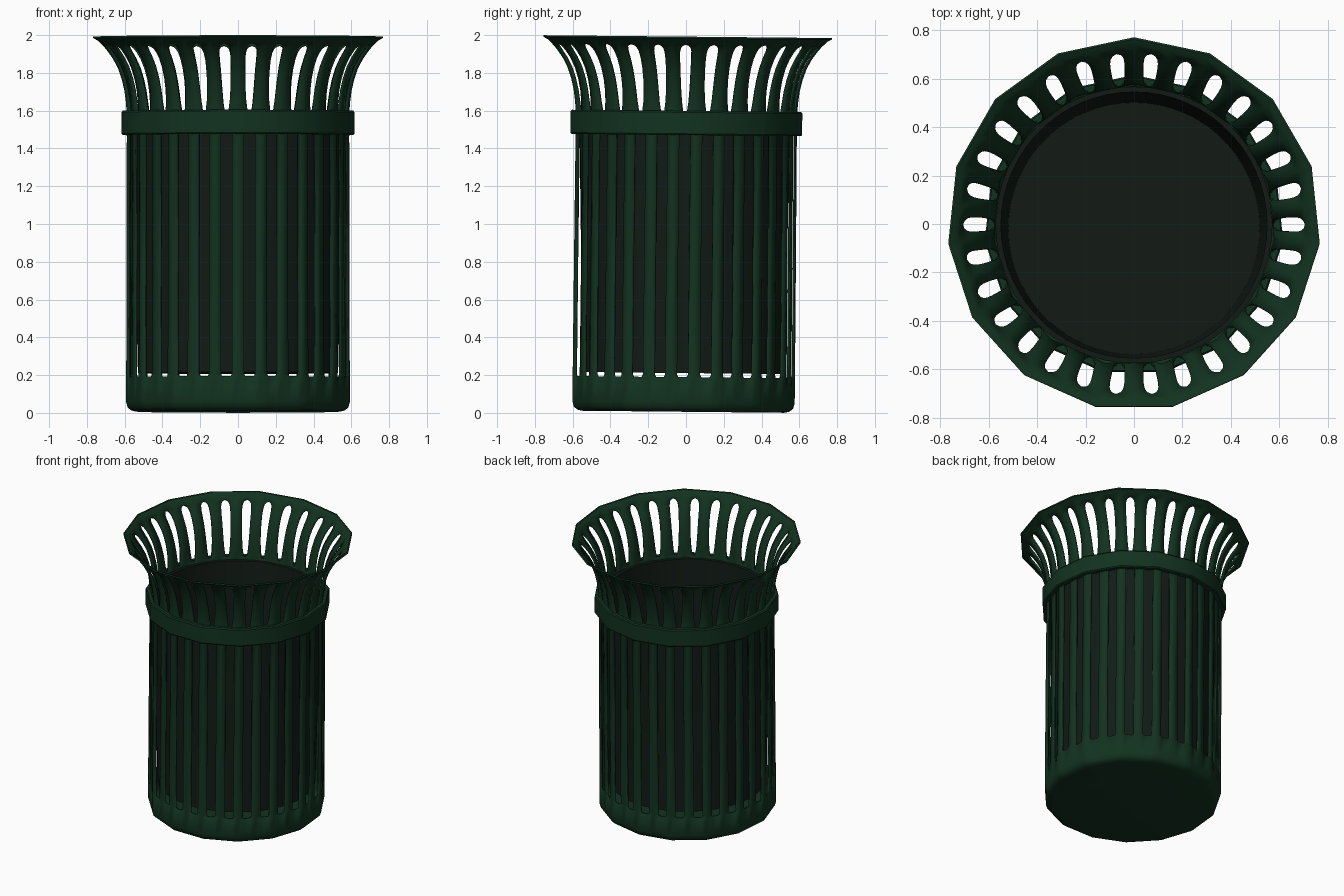
import bpy, bmesh
from math import radians, cos, sin, pi
from mathutils import Matrix

if "Cube" in bpy.data.objects:
    bpy.data.objects.remove(bpy.data.objects["Cube"])

SIDES = 15
SLOTS = 30
# the whole bin leans very slightly
LEAN = Matrix.Translation((0, -0.02, 0.006)) @ Matrix.Rotation(-0.01, 4, 'X')


def material(name, rgb):
    m = bpy.data.materials.new(name)
    m.diffuse_color = (*rgb, 1)
    m.use_nodes = True
    m.node_tree.nodes["Principled BSDF"].inputs["Base Color"].default_value = m.diffuse_color
    return m


green = material("dark_green", (0.006, 0.032, 0.014))
black = material("liner_dark", (0.006, 0.011, 0.008))


def poly_point(deg, r, z):
    """Point on a 15-sided ring that has a corner at +y."""
    off = (deg - 90) % 24 - 12
    rr = r * cos(radians(12)) / cos(radians(off))
    a = radians(deg)
    return (rr * cos(a), rr * sin(a), z)


def finish(name, bm, mat, thickness=0):
    bmesh.ops.remove_doubles(bm, verts=bm.verts, dist=0.0004)
    bm.transform(LEAN)
    me = bpy.data.meshes.new(name)
    bm.to_mesh(me)
    bm.free()
    ob = bpy.data.objects.new(name, me)
    bpy.context.collection.objects.link(ob)
    me.materials.append(mat)
    if thickness:
        s = ob.modifiers.new("thickness", 'SOLIDIFY')
        s.thickness = thickness
        s.offset = -1
    bpy.ops.object.select_all(action='DESELECT')
    bpy.context.view_layer.objects.active = ob
    ob.select_set(True)
    bpy.ops.object.shade_smooth_by_angle(angle=radians(35))
    return ob


def lathe(name, profile, mat, sides, closed=False):
    bm = bmesh.new()
    rings = []
    for r, z in profile:
        ring = []
        for i in range(sides):
            a = pi / 2 + 2 * pi * i / sides
            ring.append(bm.verts.new((r * cos(a), r * sin(a), z)))
        rings.append(ring)
    n = len(rings)
    for j in range(n if closed else n - 1):
        lo, hi = rings[j], rings[(j + 1) % n]
        for i in range(sides):
            k = (i + 1) % sides
            bm.faces.new((lo[i], lo[k], hi[k], hi[i]))
    return finish(name, bm, mat)


# Slatted shell: rows of (radius, height, slot half width in degrees, slot open above)
rows = [
    (0.0, 0.0, 2.8, 0), (0.54, 0.0, 2.8, 0), (0.568, 0.006, 2.8, 0),
    (0.587, 0.022, 2.8, 0), (0.595, 0.05, 2.8, 0),
    (0.595, 0.183, 2.2, 1), (0.595, 0.195, 2.8, 1), (0.594, 0.8, 2.9, 1),
    (0.592, 1.5, 2.9, 0),
    (0.592, 1.575, 0.0, 1), (0.593, 1.59, 1.0, 1), (0.597, 1.64, 1.7, 1),
    (0.605, 1.70, 2.1, 1), (0.619, 1.76, 2.35, 1), (0.640, 1.82, 2.5, 1),
    (0.667, 1.87, 2.6, 1), (0.692, 1.905, 2.5, 1), (0.708, 1.925, 2.1, 1),
    (0.718, 1.936, 1.4, 1), (0.725, 1.943, 0.0, 0),
    (0.748, 1.965, 2.5, 0), (0.772, 1.978, 2.5, 0), (0.772, 1.986, 2.5, 0),
]
bm = bmesh.new()
for s in range(SLOTS):
    c = s * 360 / SLOTS
    grid = []
    for r, z, w, _ in rows:
        grid.append([bm.verts.new(poly_point(c + d, r, z)) for d in (-6, -w, w, 6)])
    for j in range(len(rows) - 1):
        for i in range(3):
            if i == 1 and rows[j][3]:
                continue
            bm.faces.new((grid[j][i], grid[j][i + 1], grid[j + 1][i + 1], grid[j + 1][i]))
finish("slatted_shell", bm, green, 0.01)

# Raised band around the neck
lathe("neck_band", [(0.586, 1.465), (0.614, 1.465), (0.62, 1.472), (0.62, 1.585),
                    (0.614, 1.593), (0.586, 1.593)], green, SIDES, closed=True)

# Inner liner bucket, tapered, with a small lip
lathe("liner", [(0.0, 0.205), (0.53, 0.205), (0.56, 1.55), (0.572, 1.555), (0.572, 1.567),
                (0.55, 1.567), (0.52, 0.217), (0.0, 0.217)], black, 60)
